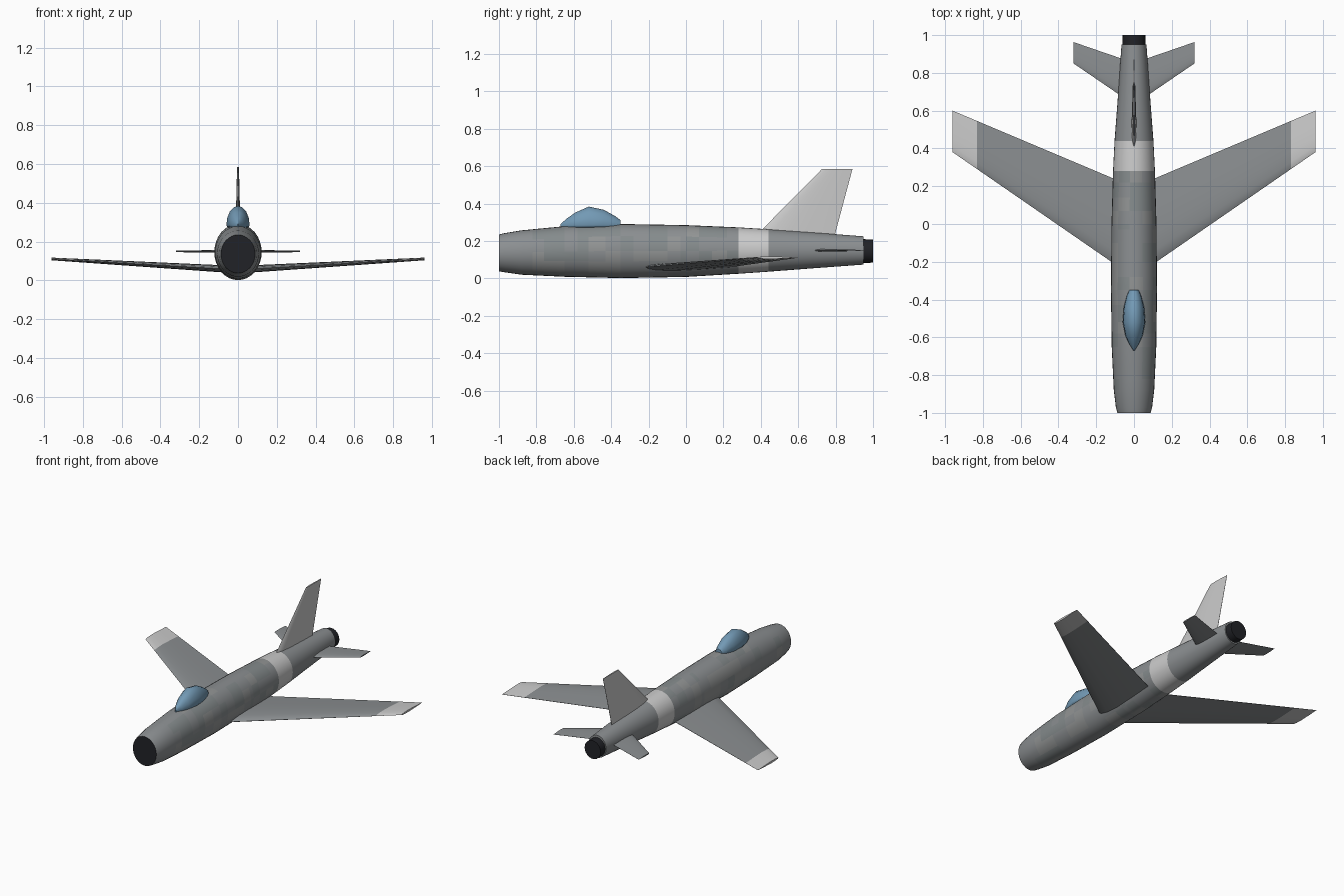
import bpy, bmesh, math, random
from mathutils import Vector

if "Cube" in bpy.data.objects:
    bpy.data.objects.remove(bpy.data.objects["Cube"])

random.seed(7)


def material(name, rgb):
    m = bpy.data.materials.new(name)
    m.diffuse_color = (*rgb, 1)
    m.use_nodes = True
    m.node_tree.nodes["Principled BSDF"].inputs["Base Color"].default_value = m.diffuse_color
    return m


GREY = material("grey", (0.26, 0.275, 0.285))
PATCH_A = material("patch_blue_grey", (0.235, 0.26, 0.265))
PATCH_B = material("patch_warm_grey", (0.29, 0.30, 0.30))
PALE = material("pale_grey", (0.55, 0.55, 0.54))
DARK = material("dark", (0.015, 0.016, 0.02))
GLASS = material("glass", (0.17, 0.32, 0.46))


def loft(name, rings, mats, pick=None, angle=35, mirror=False):
    """Skin a list of equal-length rings, cap both ends; pick(i, j) gives a material index."""
    bm = bmesh.new()
    vs = [[bm.verts.new(p) for p in r] for r in rings]
    n = len(rings[0])
    for i in range(len(vs) - 1):
        for j in range(n):
            k = (j + 1) % n
            f = bm.faces.new((vs[i][j], vs[i][k], vs[i + 1][k], vs[i + 1][j]))
            f.material_index = pick(i, j) if pick else 0
    for i, ring in ((-1, vs[0]), (len(vs) - 1, vs[-1])):
        bm.faces.new(ring).material_index = pick(i, 0) if pick else 0
    bmesh.ops.recalc_face_normals(bm, faces=bm.faces)
    me = bpy.data.meshes.new(name)
    bm.to_mesh(me)
    bm.free()
    for m in mats:
        me.materials.append(m)
    ob = bpy.data.objects.new(name, me)
    bpy.context.collection.objects.link(ob)
    bpy.ops.object.select_all(action='DESELECT')
    ob.select_set(True)
    bpy.context.view_layer.objects.active = ob
    bpy.ops.object.shade_smooth_by_angle(angle=math.radians(angle))
    if mirror:
        ob.modifiers.new("Mirror", 'MIRROR')
    return ob


def ellipse(y, hw, bottom, top, n=32):
    c, h = (top + bottom) / 2, (top - bottom) / 2
    return [(hw * math.cos(2 * math.pi * j / n), y, c + h * math.sin(2 * math.pi * j / n))
            for j in range(n)]


# Fuselage: (y, half width, bottom, top)
PROFILE = [(-1, .088, .038, .235), (-.97, .096, .033, .242), (-.88, .107, .02, .257),
           (-.65, .118, .009, .279), (-.35, .122, .002, .291), (0, .119, .008, .285),
           (.28, .111, .025, .273), (.44, .103, .036, .263), (.65, .087, .052, .248),
           (.95, .066, .074, .225)]


def section(y):
    for a, b in zip(PROFILE, PROFILE[1:]):
        if y <= b[0] + 1e-6:
            t = (y - a[0]) / (b[0] - a[0])
            return [y] + [a[k] + t * (b[k] - a[k]) for k in (1, 2, 3)]


ys = [-1, -.97, -.88, -.82, -.76, -.65, -.58, -.52, -.43, -.35, -.28, -.2, -.1, -.03, 0,
      .07, .14, .22, .28, .44, .52, .65, .75, .85, .95]
patches = {(i, j): random.choice((0, 0, 1, 2)) for i in range(len(ys)) for j in range(11)}


def fuselage_paint(i, j):
    if i == -1:
        return 4
    if i >= len(ys) - 1:
        return 0
    if abs(ys[i] - .28) < .001:
        return 3
    return patches[i, j // 3] if 1 < i < 18 else 0


loft("fuselage", [ellipse(*section(y)) for y in ys],
     [GREY, PATCH_A, PATCH_B, PALE, DARK], fuselage_paint)

# Jet nozzle
loft("nozzle", [ellipse(.92, .061, .083, .211, 24), ellipse(1.0, .06, .084, .208, 24)], [DARK])

# Canopy: (y, half width, top), slightly sunk into the spine
canopy = []
for y, hw, top in [(-.67, .003, .292), (-.635, .026, .322), (-.59, .046, .353), (-.52, .06, .384),
                   (-.44, .054, .367), (-.38, .038, .334), (-.35, .025, .312)]:
    base = .284
    canopy.append([(hw * math.cos(a), y, base + (top - base if math.sin(a) > 0 else .02) * math.sin(a))
                   for a in (2 * math.pi * j / 16 for j in range(16))])
loft("canopy", canopy, [GLASS], angle=40)

# Lifting surfaces: airfoil outline as (chord fraction, half-thickness fraction)
FOIL = [(0, 0), (.04, .45), (.15, .85), (.35, 1), (.65, .65), (1, .06),
        (1, -.06), (.65, -.65), (.35, -1), (.15, -.85), (.04, -.45)]


def foil_ring(span, lead, trail, half, level, upright=False):
    ring = []
    for c, t in FOIL:
        y, off = lead + c * (trail - lead), level + t * half
        ring.append((off, y, span) if upright else (span, y, off))
    return ring


def between(a, b, t):
    return [p + t * (q - p) for p, q in zip(a, b)]


root, tip = (.04, -.255, .212, .019, .058), (.96, .38, .60, .007, .111)
cut = (.83 - .04) / .92
loft("wings", [foil_ring(*root), foil_ring(*between(root, tip, cut)), foil_ring(*tip)],
     [GREY, PALE], lambda i, j: 1 if i >= 1 else 0, mirror=True)

loft("tailplanes", [foil_ring(.02, .645, .86, .008, .15), foil_ring(.32, .85, .963, .004, .15)],
     [GREY], mirror=True)

loft("fin", [foil_ring(.2, .346, .787, .014, 0, True), foil_ring(.585, .727, .89, .005, 0, True)],
     [PALE])
